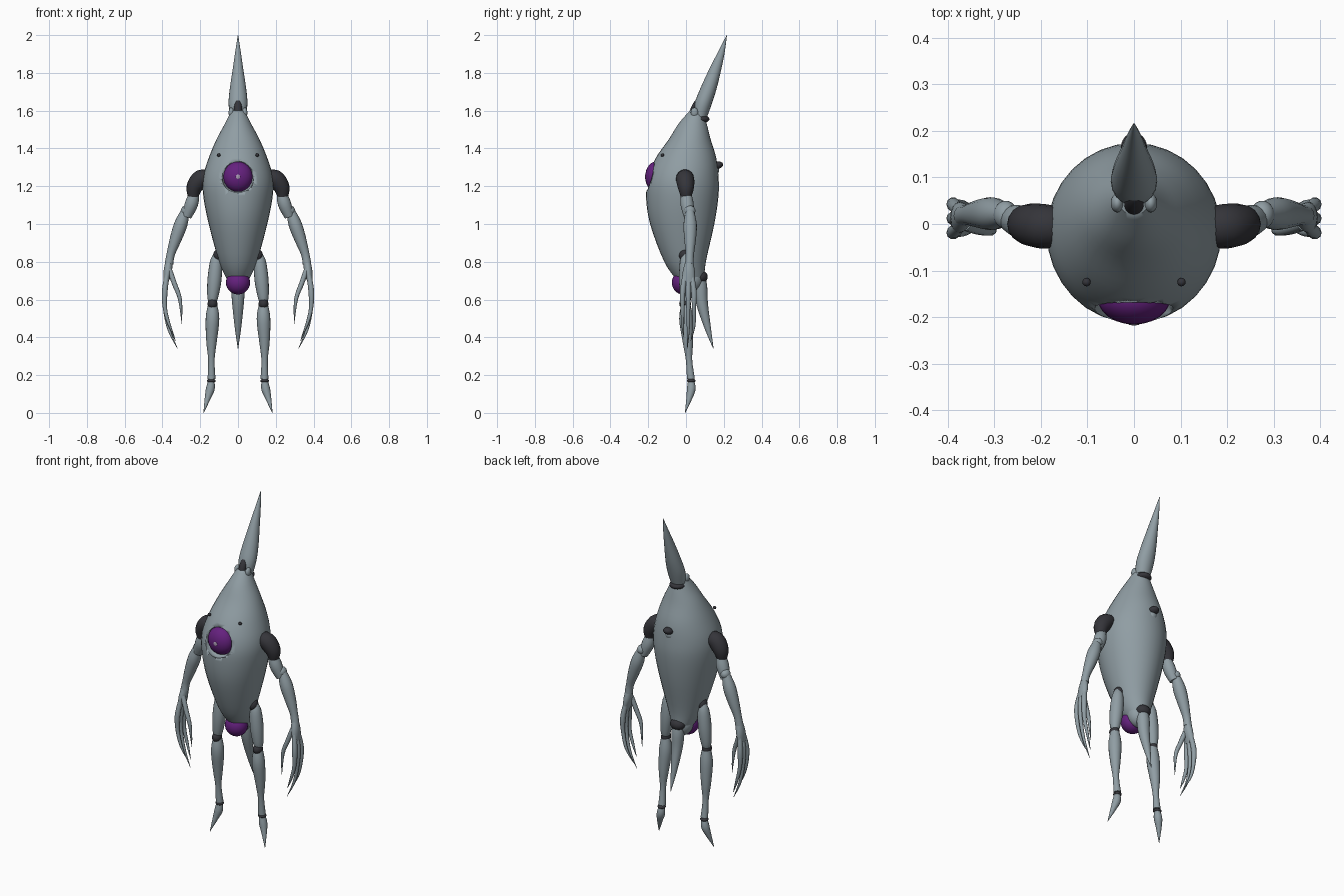
import bpy
import bmesh
import math
from mathutils import Vector, Matrix

default_cube = bpy.data.objects.get("Cube")
if default_cube:
    bpy.data.objects.remove(default_cube, do_unlink=True)


def make_material(name, colour):
    material = bpy.data.materials.new(name)
    material.use_nodes = True
    rgba = (*colour, 1)
    material.diffuse_color = rgba
    material.node_tree.nodes["Principled BSDF"].inputs["Base Color"].default_value = rgba
    return material


SKIN = make_material("blue grey skin", (0.28, 0.34, 0.37))
DARK = make_material("dark joint", (0.035, 0.035, 0.042))
PURPLE = make_material("purple glass", (0.13, 0.015, 0.21))
PALE = make_material("pale lilac", (0.42, 0.33, 0.47))


def finish(bm, name, material):
    bmesh.ops.recalc_face_normals(bm, faces=bm.faces)
    mesh = bpy.data.meshes.new(name)
    bm.to_mesh(mesh)
    bm.free()
    mesh.materials.append(material)
    obj = bpy.data.objects.new(name, mesh)
    bpy.context.collection.objects.link(obj)
    bpy.ops.object.select_all(action="DESELECT")
    bpy.context.view_layer.objects.active = obj
    obj.select_set(True)
    bpy.ops.object.shade_smooth_by_angle(angle=math.radians(50))
    return obj


def smooth_path(points, steps):
    """Catmull-Rom curve through points of any dimension."""
    pts = [Vector(p) for p in points]
    ext = [pts[0]] + pts + [pts[-1]]
    out = []
    for a, b, c, d in zip(ext, ext[1:], ext[2:], ext[3:]):
        for i in range(steps):
            t = i / steps
            out.append(0.5 * (2 * b + (c - a) * t + (2 * a - 5 * b + 4 * c - d) * t ** 2
                              + (3 * b - a - 3 * c + d) * t ** 3))
    return out + [pts[-1]]


def loft(name, points, material=SKIN, side=1, level=False, sides=16, steps=4):
    """Skin rings along a path; each point is x, y, z, radius and optional depth radius."""
    rows = smooth_path([tuple(p) + (p[3],) if len(p) == 4 else p for p in points], steps)
    centres = [Vector((r[0] * side, r[1], r[2])) for r in rows]
    bm = bmesh.new()
    rings = []
    for i, (c, r) in enumerate(zip(centres, rows)):
        tangent = centres[min(i + 1, len(rows) - 1)] - centres[max(i - 1, 0)]
        tangent = Vector((0, 0, 1)) if level else tangent.normalized()
        depth = Vector((0, 1, 0))
        depth = (depth - tangent * depth.dot(tangent)).normalized()
        across = tangent.cross(depth)
        ring = []
        for k in range(sides):
            a = math.tau * k / sides
            ring.append(bm.verts.new(c + across * math.cos(a) * max(r[3], 0.001)
                                     + depth * math.sin(a) * max(r[4], 0.001)))
        rings.append(ring)
    for low, high in zip(rings, rings[1:]):
        for k in range(sides):
            n = (k + 1) % sides
            bm.faces.new((low[k], low[n], high[n], high[k]))
    bm.faces.new(rings[0])
    bm.faces.new(rings[-1])
    return finish(bm, name, material)


def ball(name, centre, size, material=SKIN, tilt=0):
    bm = bmesh.new()
    matrix = (Matrix.Translation(centre) @ Matrix.Rotation(tilt, 4, "X")
              @ Matrix.Diagonal((*size, 1)))
    bmesh.ops.create_uvsphere(bm, u_segments=24, v_segments=14, radius=1, matrix=matrix)
    return finish(bm, name, material)


# Teardrop body with an eye socket cut into it
body = loft("body", [
    (0, 0.04, 0.66, 0.03, 0.04), (0, 0.025, 0.7, 0.055, 0.07), (0, -0.005, 0.8, 0.1, 0.11),
    (0, -0.02, 1, 0.155, 0.17), (0, -0.02, 1.15, 0.184, 0.192), (0, -0.015, 1.25, 0.184, 0.187),
    (0, 0, 1.35, 0.155, 0.16), (0, 0.02, 1.45, 0.113, 0.11), (0, 0.035, 1.53, 0.07, 0.075),
    (0, 0.055, 1.6, 0.035, 0.035)], level=True, sides=32)
cutter = ball("socket_cutter", (0, -0.19, 1.25), (0.086, 0.055, 0.09))
cutter.hide_render = True
cut = body.modifiers.new("socket", "BOOLEAN")
cut.operation = "DIFFERENCE"
cut.solver = "EXACT"
cut.object = cutter
bpy.context.view_layer.objects.active = body
bpy.ops.object.modifier_apply(modifier=cut.name)
bpy.data.objects.remove(cutter, do_unlink=True)

# Eye, pupil, lower orb and pelvis
ball("eye", (0, -0.16, 1.25), (0.078, 0.056, 0.08), PURPLE)
ball("pupil", (0, -0.215, 1.25), (0.012, 0.003, 0.012), PALE)
ball("lower_orb", (0, -0.015, 0.69), (0.064, 0.06, 0.063), PURPLE)
ball("pelvis", (0, 0.035, 0.71), (0.062, 0.058, 0.07))

# Swept horn, its collar and the dark notch at the front
loft("horn", [
    (0, 0.075, 1.57, 0.042, 0.038), (0, 0.092, 1.64, 0.05, 0.046), (0, 0.12, 1.72, 0.043, 0.043),
    (0, 0.155, 1.82, 0.028, 0.032), (0, 0.187, 1.91, 0.015, 0.018), (0, 0.216, 2, 0.001)],
    level=True, sides=20)
ball("horn_collar", (0, 0.078, 1.555), (0.045, 0.046, 0.022), DARK)
ball("horn_notch", (0, 0.045, 1.61), (0.021, 0.02, 0.055), DARK, -0.4)

# Round vent on the back
ball("vent_lip", (0, 0.145, 1.285), (0.032, 0.03, 0.032))
ball("vent", (0, 0.165, 1.31), (0.028, 0.032, 0.02), DARK, 0.25)

# Tail spike
ball("tail_joint", (0, 0.075, 0.72), (0.045, 0.04, 0.035), DARK)
loft("tail", [(0, 0.065, 0.74, 0.03), (0, 0.076, 0.67, 0.036), (0, 0.085, 0.58, 0.031),
              (0, 0.115, 0.45, 0.017), (0, 0.145, 0.34, 0.001)])

for label, s in (("left", 1), ("right", -1)):
    ball(label + "_brow_dot", (s * 0.102, -0.125, 1.365), (0.009, 0.009, 0.009), DARK)
    ball(label + "_horn_cheek", (s * 0.036, 0.045, 1.59), (0.014, 0.02, 0.026))

    # Arm
    loft(label + "_shoulder", [
        (0.15, -0.005, 1.235, 0.04), (0.195, -0.005, 1.24, 0.048), (0.232, 0, 1.19, 0.042),
        (0.236, 0, 1.125, 0.022)], DARK, s)
    loft(label + "_upper_arm", [
        (0.228, 0, 1.18, 0.022), (0.245, 0.005, 1.11, 0.035), (0.272, 0.015, 1.04, 0.026)], SKIN, s)
    ball(label + "_elbow", (s * 0.276, 0.02, 1.07), (0.026, 0.03, 0.028))
    loft(label + "_forearm", [
        (0.275, 0.02, 1.08, 0.02), (0.302, 0.022, 1, 0.035), (0.33, 0.022, 0.92, 0.031),
        (0.356, 0.02, 0.84, 0.022), (0.365, 0.018, 0.79, 0.023)], SKIN, s)
    loft(label + "_palm", [
        (0.364, 0.018, 0.81, 0.018), (0.372, 0.015, 0.75, 0.022, 0.032),
        (0.382, 0.012, 0.69, 0.013, 0.034)], SKIN, s)

    # Claws: three long fingers and a curved thumb
    for i, drop in enumerate((0.06, 0, 0.04)):
        y = 0.012 + (i - 1) * 0.03
        loft(f"{label}_finger_{i}", [
            (0.376, 0.012 + (i - 1) * 0.018, 0.73, 0.013), (0.388, y, 0.64, 0.015),
            (0.386, y, 0.55, 0.011), (0.365, y, 0.44 + drop / 2, 0.008),
            (0.32 + drop / 4, 0.6 * y, 0.34 + drop, 0.001)], SKIN, s, sides=10)
    loft(label + "_thumb", [
        (0.364, 0, 0.76, 0.014), (0.335, -0.01, 0.68, 0.013), (0.307, -0.015, 0.6, 0.01),
        (0.297, -0.01, 0.47, 0.001)], SKIN, s, sides=10)

    # Leg
    ball(label + "_hip", (s * 0.105, -0.005, 0.835), (0.026, 0.032, 0.032), DARK)
    loft(label + "_thigh", [
        (0.11, 0, 0.85, 0.014), (0.116, 0, 0.8, 0.032), (0.125, 0, 0.7, 0.037),
        (0.134, 0, 0.61, 0.028), (0.135, 0, 0.57, 0.015)], SKIN, s)
    ball(label + "_knee", (s * 0.135, -0.005, 0.578), (0.026, 0.031, 0.028), DARK)
    loft(label + "_shin", [
        (0.135, 0, 0.585, 0.022), (0.135, 0, 0.5, 0.036), (0.14, 0.01, 0.38, 0.028),
        (0.141, 0.016, 0.28, 0.017), (0.14, 0.026, 0.18, 0.021)], SKIN, s)
    ball(label + "_ankle", (s * 0.141, 0.028, 0.17), (0.023, 0.023, 0.012), DARK)
    loft(label + "_foot", [
        (0.14, 0.026, 0.18, 0.014), (0.146, 0.028, 0.13, 0.023), (0.16, 0.018, 0.08, 0.016),
        (0.182, -0.005, 0, 0.001)], SKIN, s)
